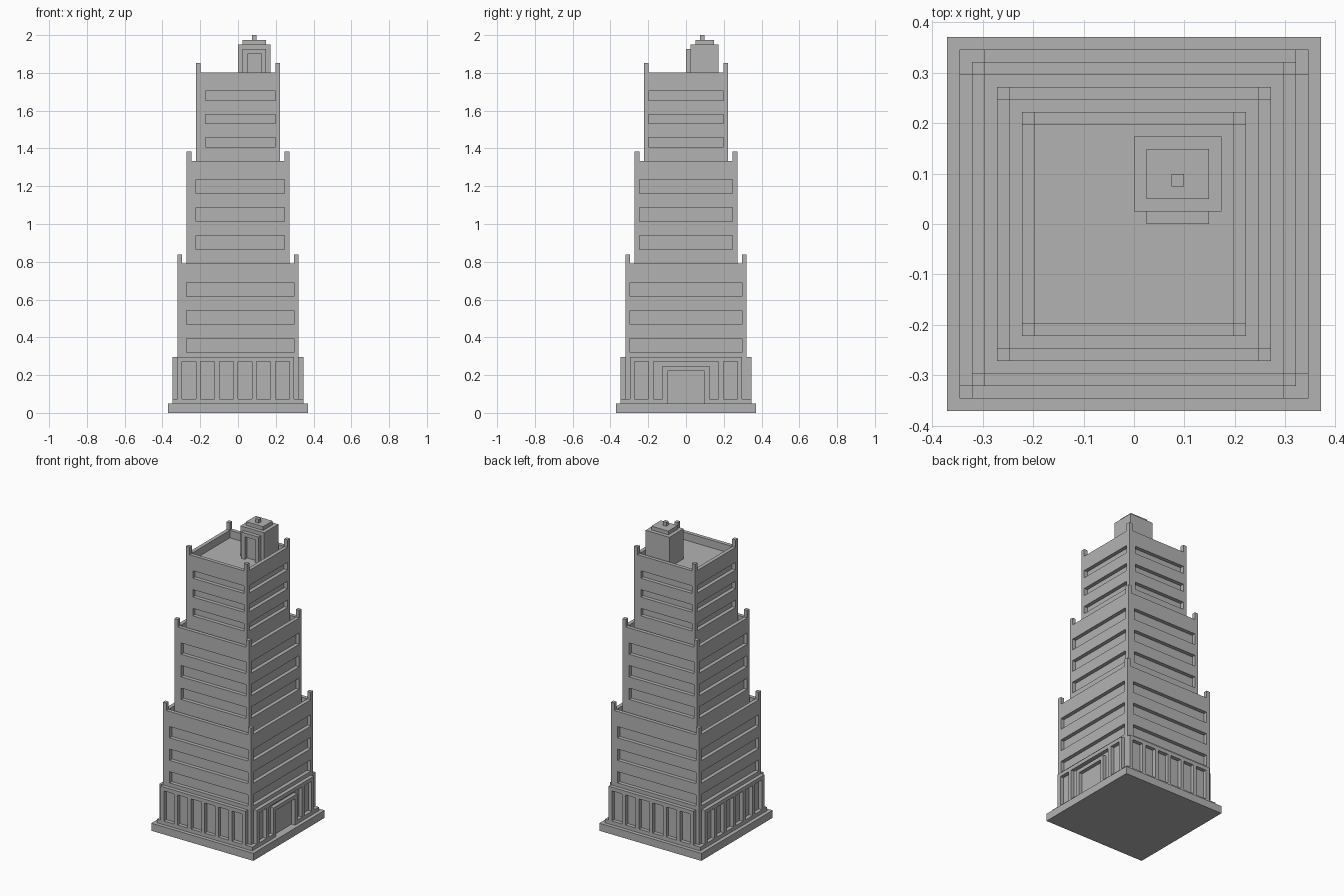
import bpy
import bmesh
from mathutils import Vector

cube = bpy.data.objects.get("Cube")
if cube:
    bpy.data.objects.remove(cube, do_unlink=True)

U = 2 / 81  # building grid unit

stone = bpy.data.materials.new("grey_stone")
stone.use_nodes = True
GREY = (0.45, 0.45, 0.45, 1)
stone.diffuse_color = GREY
stone.node_tree.nodes["Principled BSDF"].inputs["Base Color"].default_value = GREY


def boxes(name, spans):
    """One object made of axis-aligned boxes, each (x0, x1, y0, y1, z0, z1) in grid units."""
    bm = bmesh.new()
    for x0, x1, y0, y1, z0, z1 in spans:
        lo, hi = Vector((x0, y0, z0)) * U, Vector((x1, y1, z1)) * U
        verts = bmesh.ops.create_cube(bm, size=1)["verts"]
        bmesh.ops.scale(bm, vec=hi - lo, verts=verts)
        bmesh.ops.translate(bm, vec=(lo + hi) / 2, verts=verts)
    mesh = bpy.data.meshes.new(name)
    bm.to_mesh(mesh)
    bm.free()
    mesh.materials.append(stone)
    obj = bpy.data.objects.new(name, mesh)
    bpy.context.collection.objects.link(obj)
    return obj


def carve(obj, spans):
    """Cut boxes out of an object."""
    cutter = boxes(obj.name + "_cutter", spans)
    cutter.hide_render = True
    mod = obj.modifiers.new("carve", "BOOLEAN")
    mod.operation = "DIFFERENCE"
    mod.solver = "EXACT"
    mod.object = cutter
    bpy.context.view_layer.objects.active = obj
    bpy.ops.object.modifier_apply(modifier=mod.name)
    bpy.data.objects.remove(cutter, do_unlink=True)


def on_side(side, a, b, near, far, z0, z1):
    """Box running a..b along one side, near..far out from the centre."""
    return {
        "front": (a, b, -far, -near, z0, z1),
        "back": (a, b, near, far, z0, z1),
        "right": (near, far, a, b, z0, z1),
        "left": (-far, -near, a, b, z0, z1),
    }[side]


# Stepped base
boxes("base_slab", [(-15, 15, -15, 15, 0, 2)])
plinth = boxes("plinth", [(-14, 14, -14, 14, 2, 3)])
carve(plinth, [on_side("right", -4, 4, 13, 15, 2, 4)])

# Three stacked tiers: half width, bottom, roof floor, wall top, window sills, window height
TIERS = [
    ("lower", 13, 2, 30, 32, (13, 19, 25), 3),
    ("middle", 11, 30, 52, 54, (35, 41, 47), 3),
    ("upper", 9, 52, 71, 73, (57, 62, 67), 2),
]
for name, h, bottom, floor, top, sills, tall in TIERS:
    tier = boxes(name + "_tier", [(-h, h, -h, h, bottom, top)])
    e = h - 1
    cuts = [(-e, e, -e, e, floor, top + 1)]
    for z in sills:
        for side, a, b in (("front", 1 - e, e), ("back", -e, e - 1),
                           ("right", -e, e), ("left", -e, e)):
            # window bands sit one unit deep
            cuts.append(on_side(side, a, b, e, h + 1, z, z + tall))
    # roof well stays clear of the window bands, so cut them separately
    carve(tier, cuts[1:])
    carve(tier, cuts[:1])
    # Corner posts
    boxes(name + "_corner_posts",
          [(min(sx * e, sx * h), max(sx * e, sx * h),
            min(sy * e, sy * h), max(sy * e, sy * h), top, top + 2)
           for sx in (-1, 1) for sy in (-1, 1)])

# Ground floor colonnades: pilasters with a beam across the top
for side, start in (("front", -13), ("back", -12), ("left", -13)):
    parts = [on_side(side, start, start + 25, 13, 14, 11, 12)]
    parts += [on_side(side, p, p + 1, 13, 14, 3, 11)
              for p in range(start, start + 25, 4)]
    boxes(side + "_colonnade", parts)

entrance = [on_side("right", -12, 12, 13, 14, 11, 12)]
entrance += [on_side("right", p, p + 1, 13, 14, 3, 11) for p in (-12, -8, 7, 11)]
boxes("entrance_colonnade", entrance)

# Main door surround
boxes("door_surround", [
    on_side("right", -5, -4, 13, 14, 3, 10),
    on_side("right", 4, 5, 13, 14, 3, 10),
    on_side("right", -4, 4, 13, 14, 9, 10),
])

# Rooftop stair house
boxes("stair_house", [(0, 7, 1, 7, 71, 79)])
boxes("stair_house_door_frame", [
    (1, 2, 0, 1, 71, 78),
    (5, 6, 0, 1, 71, 78),
    (2, 5, 0, 1, 77, 78),
])
boxes("stair_house_cap", [(1, 6, 2, 6, 79, 80)])
boxes("stair_house_knob", [(3, 4, 3, 4, 80, 81)])
